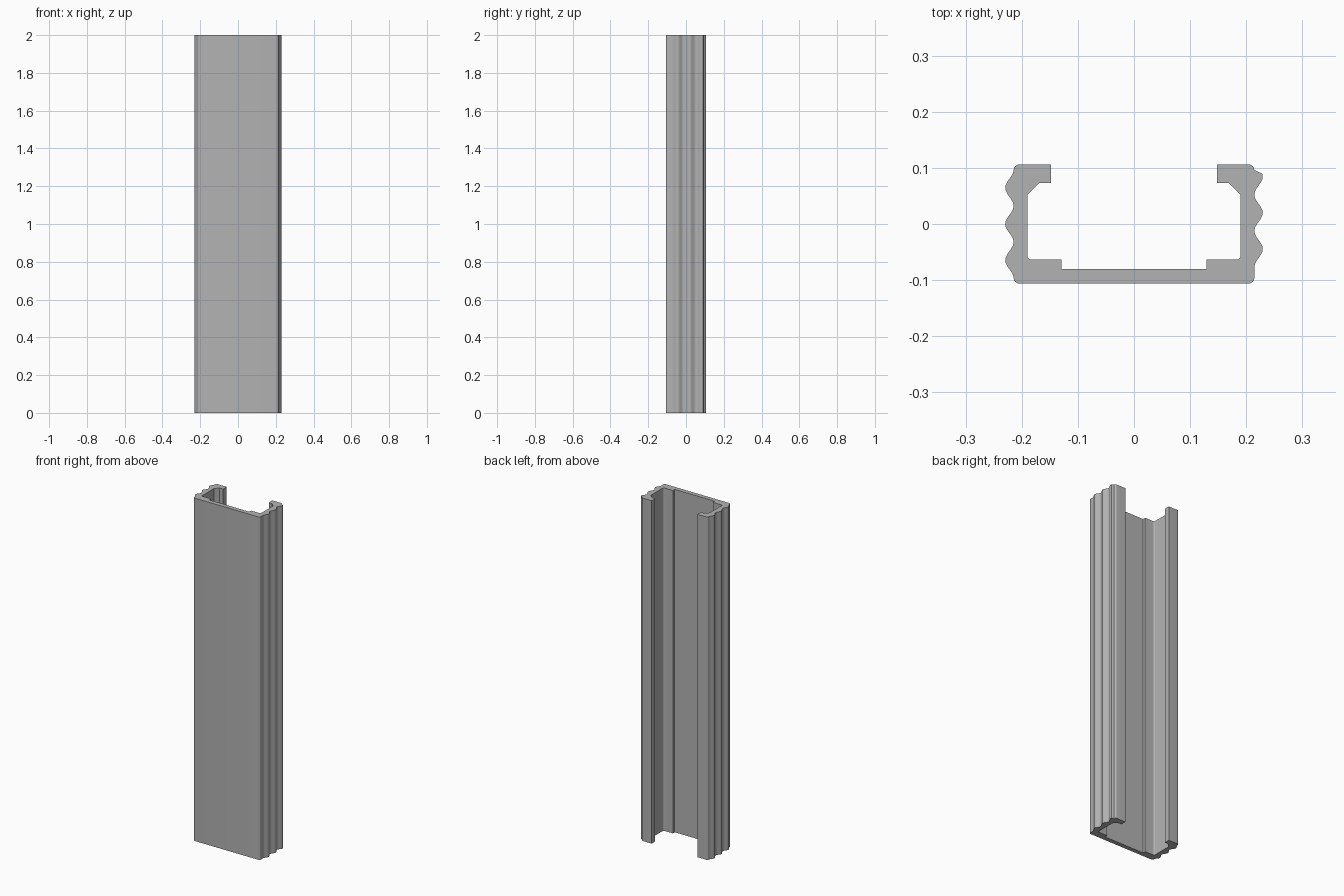
import bpy, bmesh, math

if "Cube" in bpy.data.objects:
    bpy.data.objects.remove(bpy.data.objects["Cube"])

HEIGHT = 2.0
BOTTOM, TOP = -0.106, 0.106
WALL, PEAK = 0.2145, 0.2295     # outer wall and ridge crest distance from centre


def arc(cx, cy, r, a0, a1, steps=6):
    """Points of a rounded corner, angles in degrees."""
    return [(cx + r * math.cos(math.radians(a0 + (a1 - a0) * i / steps)),
             cy + r * math.sin(math.radians(a0 + (a1 - a0) * i / steps)))
            for i in range(steps + 1)]


def outer_side(crest, pitch=0.0645, ridges=3, steps=12):
    """Right-hand outer wall from bottom to top; crest is the lowest ridge's y."""
    r = 0.01
    pts = arc(WALL - r, BOTTOM + r, r, -90, 0)
    corner = arc(WALL - r, TOP - r, r, 0, 90)
    start = crest - pitch / 2
    for i in range(ridges * steps + 1):
        y = start + pitch * i / steps
        wave = 0.5 - 0.5 * math.cos(2 * math.pi * i / steps)
        x = WALL + (PEAK - WALL) * wave
        if pts[-1][1] + 0.001 < y < TOP - r - 0.001:
            pts.append((x, y))
    return pts + corner


def inner_side():
    """Right-hand lip, chamfer, wall and floor pad from top to bottom."""
    r = 0.007
    return ([(0.1475, TOP), (0.1475, 0.073), (0.169, 0.073), (0.19, 0.052)]
            + arc(0.19 - r, -0.0635 + r, r, 0, -90)
            + [(0.129, -0.0635), (0.129, -0.0805)])


# Channel cross-section: the ridges are staggered between the two sides
right = outer_side(-0.0445) + inner_side()
left = [(-x, y) for x, y in reversed(outer_side(-0.0645) + inner_side())]
profile = right + left

# Extrude the cross-section into the channel
bm = bmesh.new()
face = bm.faces.new([bm.verts.new((x, y, 0)) for x, y in profile])
result = bmesh.ops.extrude_face_region(bm, geom=[face])
top_verts = [g for g in result["geom"] if isinstance(g, bmesh.types.BMVert)]
bmesh.ops.translate(bm, verts=top_verts, vec=(0, 0, HEIGHT))
bmesh.ops.recalc_face_normals(bm, faces=bm.faces)
caps = [f for f in bm.faces if len(f.verts) > 4]
bmesh.ops.triangulate(bm, faces=caps)
mesh = bpy.data.meshes.new("channel_extrusion")
bm.to_mesh(mesh)
bm.free()
channel = bpy.data.objects.new("channel_extrusion", mesh)
bpy.context.collection.objects.link(channel)

# Plain grey metal
grey = bpy.data.materials.new("grey_metal")
grey.diffuse_color = (0.45, 0.45, 0.45, 1)
grey.use_nodes = True
grey.node_tree.nodes["Principled BSDF"].inputs["Base Color"].default_value = grey.diffuse_color
mesh.materials.append(grey)

# Smooth ridges, sharp corners
bpy.context.view_layer.objects.active = channel
channel.select_set(True)
bpy.ops.object.shade_smooth_by_angle(angle=math.radians(30))
